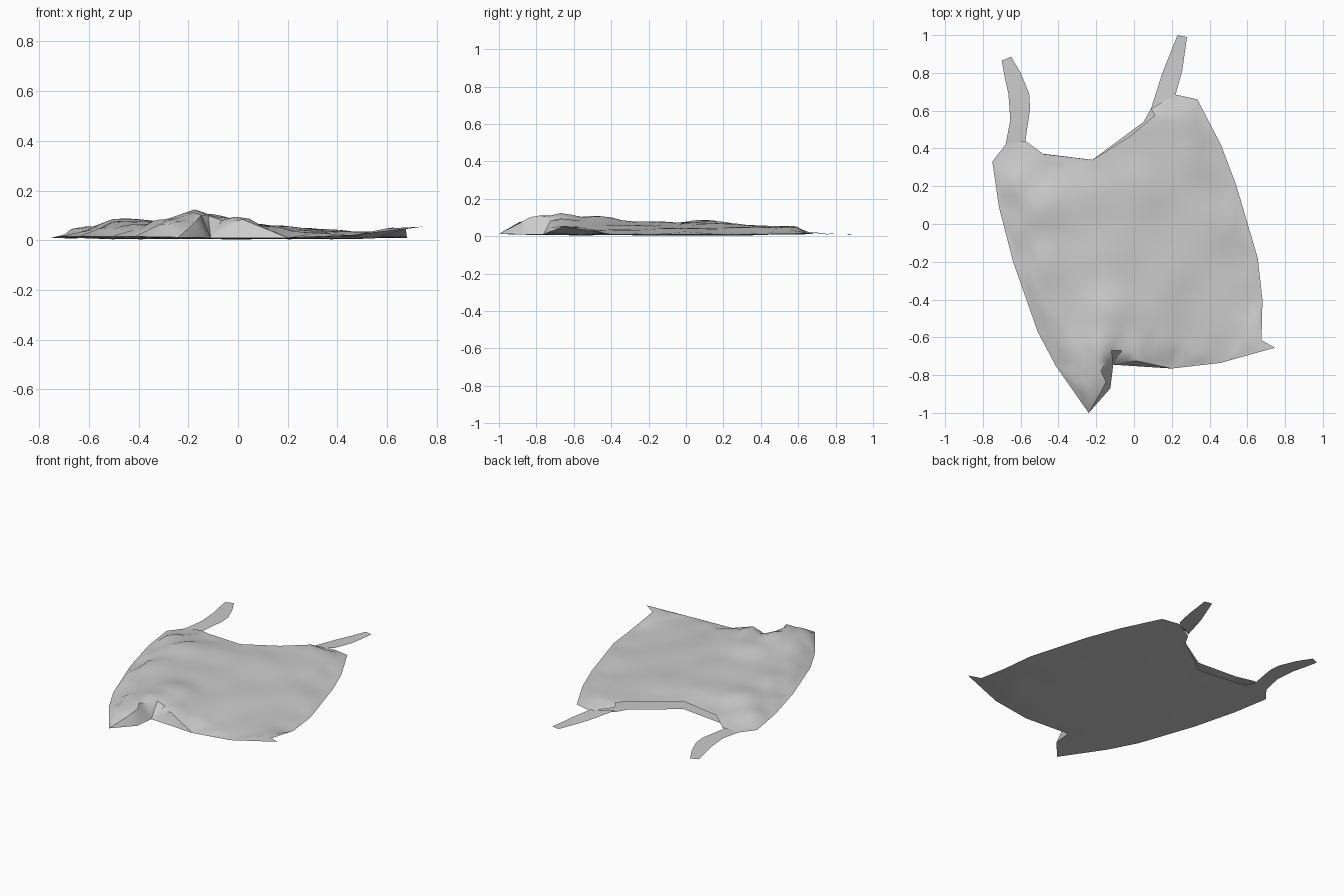
import bpy
import math
from mathutils import Vector
from mathutils.geometry import delaunay_2d_cdt

if "Cube" in bpy.data.objects:
    bpy.data.objects.remove(bpy.data.objects["Cube"], do_unlink=True)

grey = bpy.data.materials.new("bag_grey")
grey.use_nodes = True
grey.diffuse_color = (0.6, 0.6, 0.6, 1)
grey.node_tree.nodes["Principled BSDF"].inputs["Base Color"].default_value = (0.6, 0.6, 0.6, 1)

# closed seam around the sides and front, from the left strap to the right strap
seam = [(-.68, .42, .01), (-.75, .33, .01), (-.715, .09, .015), (-.64, -.2, .015),
        (-.51, -.57, .015), (-.415, -.75, .015), (-.24, -1, .012), (-.125, -.87, .01),
        (-.11, -.745, .01), (.2, -.765, .01), (.46, -.735, .02), (.745, -.655, .055),
        (.675, -.615, .045), (.68, -.4, .01), (.655, -.18, .01), (.54, .21, .01),
        (.46, .42, .01), (.335, .66, .015), (.22, .685, .012)]
# open mouth: raised upper lip and flat lower lip
upper_lip = [(.09, .61, .04), (.11, .575, .055), (-.02, .465, .055), (-.22, .34, .06),
             (-.48, .37, .05), (-.575, .44, .02)]
lower_lip = [(.09, .61, .01), (.05, .54, .01), (-.22, .34, .01), (-.55, .38, .01),
             (-.575, .44, .01)]
# crumpled high points of the upper sheet
folds = [(-.16, -.75, .13), (-.15, -.83, .11), (-.2, -.87, .08), (-.17, -.66, .125),
         (-.15, -.48, .108), (0, -.67, .095), (.13, -.66, .055), (-.3, -.7, .085),
         (-.4, -.5, .065), (-.2, -.2, .08), (-.46, -.2, .078), (-.46, .1, .088),
         (-.25, .15, .08), (-.6, .2, .055), (0, .2, .07), (.1, -.3, .06),
         (.3, 0, .045), (.25, .35, .05), (.22, .55, .052), (.4, -.4, .035),
         (.3, -.62, .032), (.55, -.6, .033), (.66, -.64, .06)]
flats = [(x, y, .004) for x, y in ((-.25, -.85), (-.2, -.6), (.2, -.6), (.5, -.6),
                                    (-.4, -.2), (.4, -.2), (-.5, .2), (.2, .3), (0, 0))]


def height(x, y, controls):
    # blend the heights of nearby control points
    total = weight = 0
    for cx, cy, cz in controls:
        w = ((x - cx) ** 2 + (y - cy) ** 2 + .0004) ** -1.6
        total += w * cz
        weight += w
    return total / weight


def add_mesh(name, verts, faces):
    mesh = bpy.data.meshes.new(name)
    mesh.from_pydata(verts, [], faces)
    mesh.materials.append(grey)
    mesh.update()
    obj = bpy.data.objects.new(name, mesh)
    bpy.context.collection.objects.link(obj)
    bpy.ops.object.select_all(action="DESELECT")
    obj.select_set(True)
    bpy.context.view_layer.objects.active = obj
    bpy.ops.object.shade_smooth_by_angle(angle=math.radians(40))
    return obj


def inside(x, y, loop, margin):
    # even-odd test, keeping clear of the outline
    hit = False
    for a, b in zip(loop, loop[1:] + loop[:1]):
        if (a[1] > y) != (b[1] > y) and x < a[0] + (y - a[1]) * (b[0] - a[0]) / (b[1] - a[1]):
            hit = not hit
        d = Vector((b[0] - a[0], b[1] - a[1]))
        p = Vector((x - a[0], y - a[1]))
        t = max(0, min(1, p.dot(d) / d.length_squared))
        if (p - d * t).length < margin:
            return False
    return hit


def sheet(name, loop, controls, step, up):
    n = len(loop)
    count = int(2 / step)
    points = list(loop)
    for i in range(count):
        for j in range(count):
            x, y = -1 + (i + .5 * (j % 2)) * step, -1 + j * step
            if inside(x, y, loop, step * .4):
                points.append((x, y, height(x, y, controls + loop)))
    edges = [(i, (i + 1) % n) for i in range(n)]
    flat = [Vector(p[:2]) for p in points]
    verts, _, faces, origin, _, _ = delaunay_2d_cdt(flat, edges, [], 1, 1e-5)
    solid = [(v.x, v.y, points[o[0]][2]) for v, o in zip(verts, origin)]
    oriented = []
    for f in faces:
        a, b, c = (verts[k] for k in f[:3])
        ccw = (b - a).cross(c - a) > 0
        oriented.append(f if ccw == up else f[::-1])
    return add_mesh(name, solid, oriented)


def strap(name, pairs):
    # thin strip between left and right border points
    verts = [(x, y, z) for xl, xr, yl, yr, z in pairs for x, y in ((xl, yl), (xr, yr))]
    faces = [(2 * i, 2 * i + 1, 2 * i + 3, 2 * i + 2) for i in range(len(pairs) - 1)]
    add_mesh(name, verts, faces)


sheet("upper_sheet", seam + upper_lip, folds, .055, True)
sheet("lower_sheet", seam + lower_lip, flats, .11, False)

strap("left_side_strap", [(-.68, -.575, .42, .44, .01), (-.655, -.55, .55, .61, .014),
                          (-.665, -.555, .69, .69, .012), (-.685, -.6, .78, .8, .01),
                          (-.7, -.65, .865, .885, .008)])
strap("right_side_strap", [(.09, .22, .61, .685, .02), (.15, .255, .8, .81, .012),
                           (.19, .268, .9, .9, .01), (.23, .28, 1, .99, .01)])
